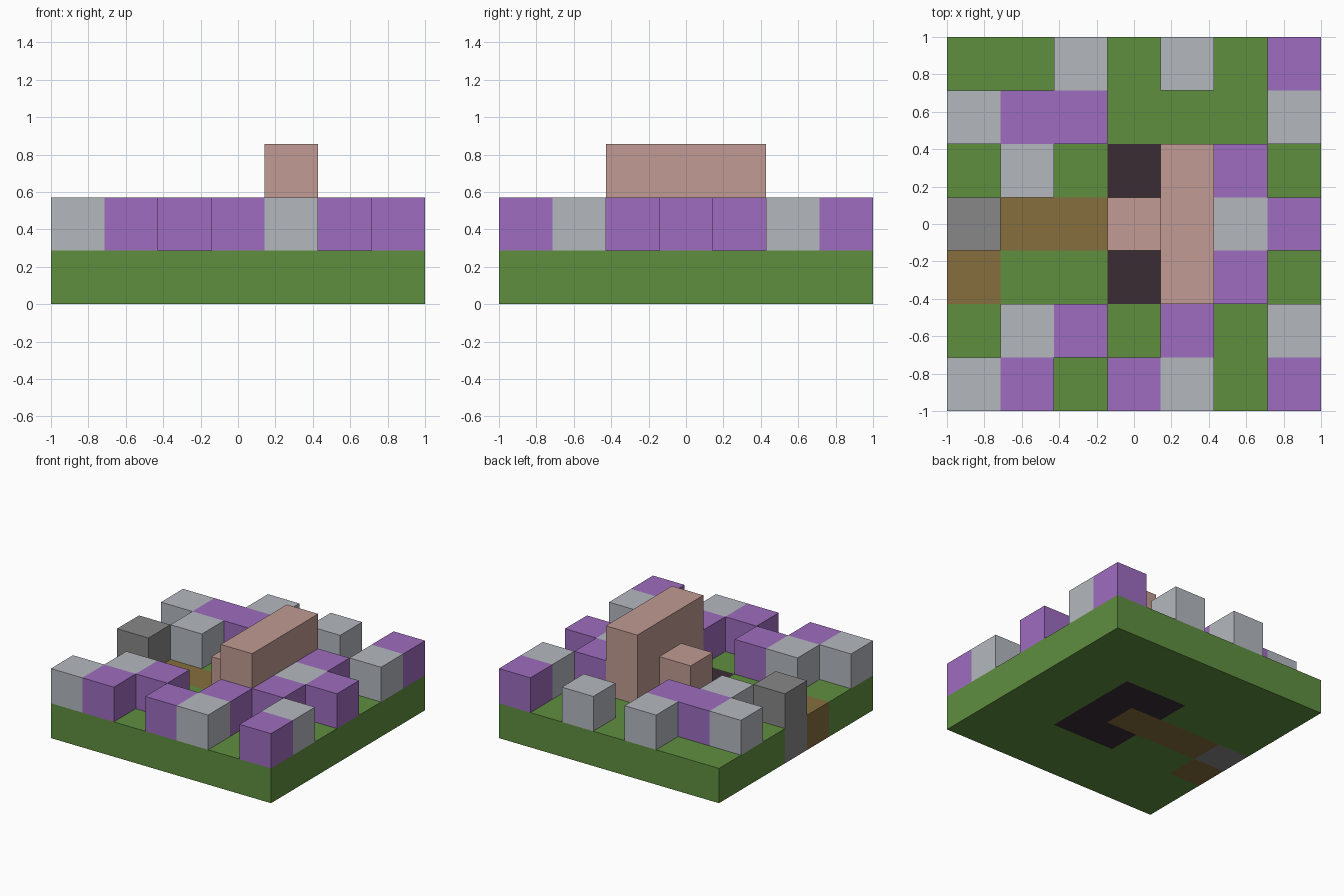
import bpy
import bmesh
from mathutils import Vector

old = bpy.data.objects.get("Cube")
if old:
    bpy.data.objects.remove(old, do_unlink=True)

N = 7
CELL = 2 / N

# Floor plans, one per layer, back row first; "." is empty
LAYERS = [
    ["GGGGGGG",
     "GGGGGGG",
     "GGGKKGG",
     "RBBBKGG",
     "BGGKKGG",
     "GGGGGGG",
     "GGGGGGG"],
    ["..S.S.P",
     "SPP...S",
     ".S..TP.",
     "R..TTSP",
     "....TP.",
     ".SP.P.S",
     "SP.PS.P"],
    [".......",
     ".......",
     "....T..",
     "....T..",
     "....T..",
     ".......",
     "......."],
]

# key: part name, colour name, display colour
PARTS = {
    "G": ("grass_base", "grass green", (96, 143, 64)),
    "B": ("dirt_path", "earth brown", (134, 110, 62)),
    "K": ("dark_foundation", "near black", (58, 44, 52)),
    "R": ("stone_post", "stone grey", (135, 135, 135)),
    "S": ("silver_blocks", "silver grey", (180, 184, 190)),
    "P": ("purple_blocks", "purple", (158, 108, 191)),
    "T": ("central_wall", "dusty pink", (193, 155, 147)),
}


def linear(value):
    c = value / 255
    return c / 12.92 if c <= 0.04045 else ((c + 0.055) / 1.055) ** 2.4


def make_material(name, rgb):
    colour = (*map(linear, rgb), 1)
    mat = bpy.data.materials.new(name)
    mat.use_nodes = True
    mat.diffuse_color = colour
    shader = next(n for n in mat.node_tree.nodes if n.type == "BSDF_PRINCIPLED")
    shader.inputs["Base Color"].default_value = colour
    shader.inputs["Roughness"].default_value = 0.9
    return mat


# Lookup of filled cells by grid position
cells = {}
for k, plan in enumerate(LAYERS):
    for r, row in enumerate(plan):
        for i, key in enumerate(row):
            if key != ".":
                cells[i, N - 1 - r, k] = key


def add_side(bm, cell, axis, sign):
    """Add one outward-facing square side of a cell."""
    centre = Vector(cell) + Vector((0.5, 0.5, 0.5)) - Vector((N / 2, N / 2, 0))
    normal, u, v = Vector(), Vector(), Vector()
    normal[axis] = sign / 2
    u[(axis + 1) % 3] = 0.5
    v[(axis + 2) % 3] = sign / 2
    corners = (-u - v, u - v, u + v, v - u)
    bm.faces.new([bm.verts.new((centre + normal + c) * CELL) for c in corners])


def build_part(key, name, mat):
    bm = bmesh.new()
    for cell, kind in cells.items():
        if kind != key:
            continue
        for axis in range(3):
            for sign in (-1, 1):
                neighbour = list(cell)
                neighbour[axis] += sign
                if tuple(neighbour) not in cells:
                    add_side(bm, cell, axis, sign)
    bmesh.ops.remove_doubles(bm, verts=bm.verts, dist=0.001)
    mesh = bpy.data.meshes.new(name)
    bm.to_mesh(mesh)
    bm.free()
    mesh.materials.append(mat)
    bpy.context.collection.objects.link(bpy.data.objects.new(name, mesh))


for key, (name, colour_name, rgb) in PARTS.items():
    build_part(key, name, make_material(colour_name, rgb))
